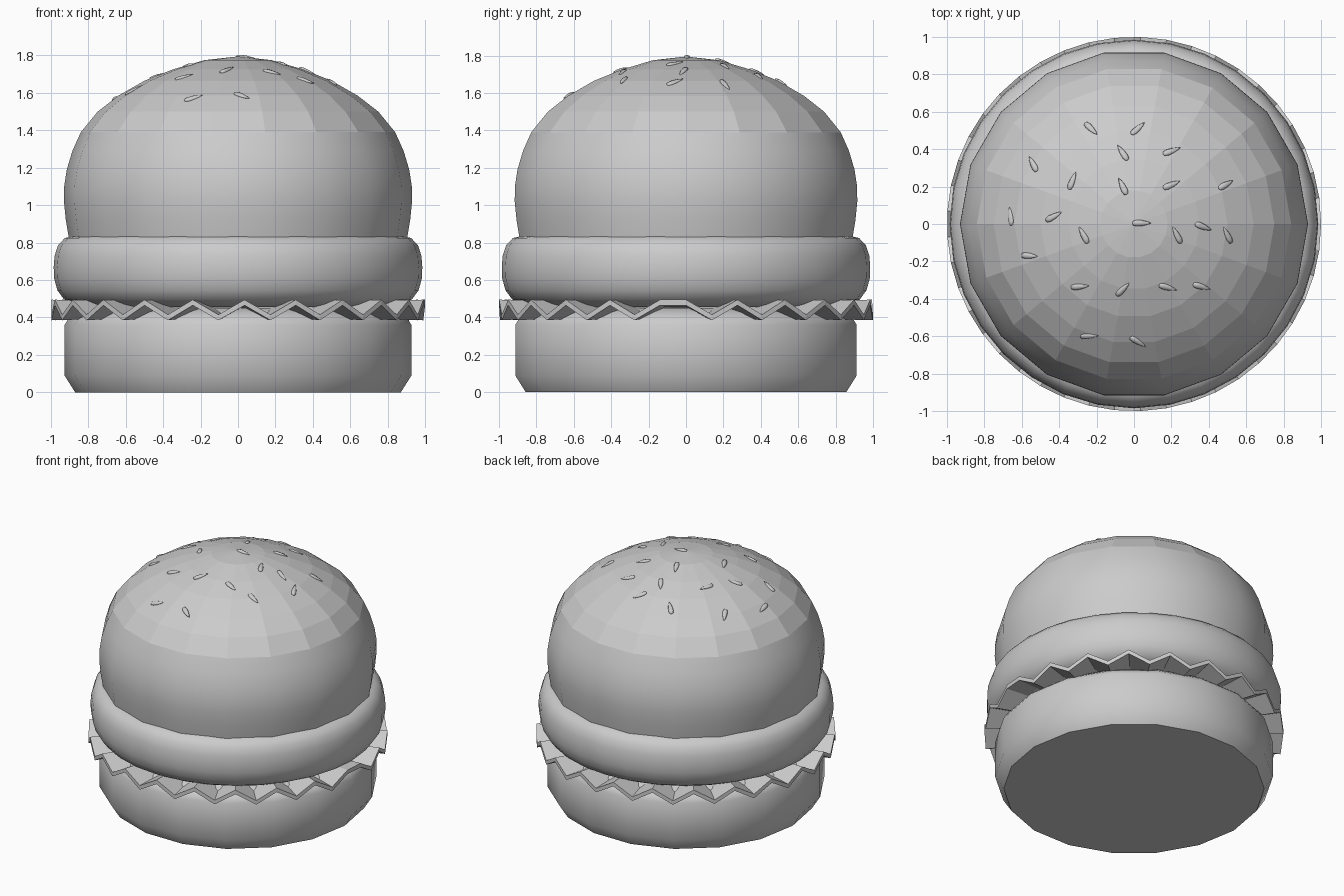
import bpy, bmesh, math
from mathutils import Vector, Matrix
from mathutils.bvhtree import BVHTree

if "Cube" in bpy.data.objects:
    bpy.data.objects.remove(bpy.data.objects["Cube"])


def finish(bm, name, smooth=lambda f: False):
    bmesh.ops.recalc_face_normals(bm, faces=bm.faces[:])
    for f in bm.faces:
        f.smooth = smooth(f)
    me = bpy.data.meshes.new(name)
    bm.to_mesh(me)
    bm.free()
    ob = bpy.data.objects.new(name, me)
    bpy.context.collection.objects.link(ob)
    return ob


def lathe(name, profile, sides, smooth):
    """Revolve (radius, z) points around z; a radius of 0 makes a pole."""
    bm = bmesh.new()
    rings = []
    for r, z in profile:
        if r == 0:
            rings.append([bm.verts.new((0, 0, z))] * sides)
        else:
            rings.append([bm.verts.new((r * math.cos(a), r * math.sin(a), z))
                          for a in (2 * math.pi * i / sides for i in range(sides))])
    for lo, hi in zip(rings, rings[1:]):
        for i in range(sides):
            j = (i + 1) % sides
            quad = list(dict.fromkeys((lo[i], lo[j], hi[j], hi[i])))
            bm.faces.new(quad)
    if profile[0][0] > 0:
        bm.faces.new(rings[0][::-1])
    if profile[-1][0] > 0:
        bm.faces.new(rings[-1])
    return finish(bm, name, smooth)


def not_cap(f):
    return abs(f.normal.z) < 0.999


# Bottom bun
lathe("bottom_bun", [(0.87, 0), (0.927, 0.09), (0.927, 0.36), (0.905, 0.395),
                     (0.86, 0.43), (0.78, 0.45)], 18, not_cap)

# Patty
lathe("patty", [(0.82, 0.455), (0.88, 0.47), (0.93, 0.497), (0.965, 0.545),
                (0.983, 0.61), (0.985, 0.67), (0.98, 0.73), (0.962, 0.785),
                (0.925, 0.825), (0.88, 0.835)], 32, not_cap)

# Top bun: smooth sides, faceted crown
top_bun = lathe("top_bun", [(0.905, 0.83), (0.92, 0.92), (0.93, 1.02), (0.929, 1.10),
                            (0.915, 1.19), (0.885, 1.29), (0.84, 1.39), (0.75, 1.50),
                            (0.64, 1.585), (0.50, 1.665), (0.35, 1.725),
                            (0.18, 1.775), (0, 1.795)], 18,
                lambda f: not_cap(f) and f.calc_center_median().z < 1.38)

# Lettuce: pleated sheet with a zigzag rim
bm = bmesh.new()
n = 45
layers = []
for dz in (-0.015, 0.015):
    hub = bm.verts.new((0, 0, 0.45 + dz))
    rim = []
    for i in range(n):
        a = 2 * math.pi * i / n
        z = (0.40 if i % 2 else 0.48) + dz
        rim.append(bm.verts.new((math.cos(a), math.sin(a), z)))
    for i in range(n):
        bm.faces.new((hub, rim[i], rim[(i + 1) % n]))
    layers.append(rim)
for i in range(n):
    j = (i + 1) % n
    bm.faces.new((layers[0][i], layers[0][j], layers[1][j], layers[1][i]))
finish(bm, "lettuce")

# Sesame seeds: teardrops laid on the crown (x, y, heading in degrees)
seeds = [(-.23, .51, -50), (.02, .51, 50), (-.06, .38, 120), (.20, .39, 25),
         (-.54, .32, 125), (-.33, .23, 70), (-.06, .20, 115), (.20, .21, 25),
         (.49, .21, 30), (-.66, .04, 105), (-.43, .04, 25), (-.27, -.06, 120),
         (.04, .005, 0), (.23, -.06, 120), (.37, -.015, -20), (.50, -.06, 125),
         (-.56, -.17, 0), (-.29, -.335, 10), (-.06, -.35, 50), (.18, -.34, -20),
         (.36, -.335, -20), (-.24, -.60, 15), (.02, -.63, -40)]
me = top_bun.data
tree = BVHTree.FromPolygons([v.co for v in me.vertices],
                            [tuple(p.vertices) for p in me.polygons])
for k, (x, y, deg) in enumerate(seeds):
    seed = lathe(f"seed_{k + 1:02d}", [(0, -0.05), (0.012, -0.045), (0.017, -0.025),
                                       (0.015, 0.005), (0.008, 0.035), (0, 0.053)],
                 8, lambda f: True)
    hit, normal, _, _ = tree.ray_cast(Vector((x, y, 3)), Vector((0, 0, -1)))
    a = math.radians(deg)
    heading = Vector((math.cos(a), math.sin(a), 0))
    heading = (heading - normal * heading.dot(normal)).normalized()
    side = normal.cross(heading)
    rot = Matrix((normal * 0.6, side, heading)).transposed().to_4x4()
    seed.data.transform(Matrix.Translation(hit) @ rot)
    if rot.determinant() < 0:
        seed.data.flip_normals()
